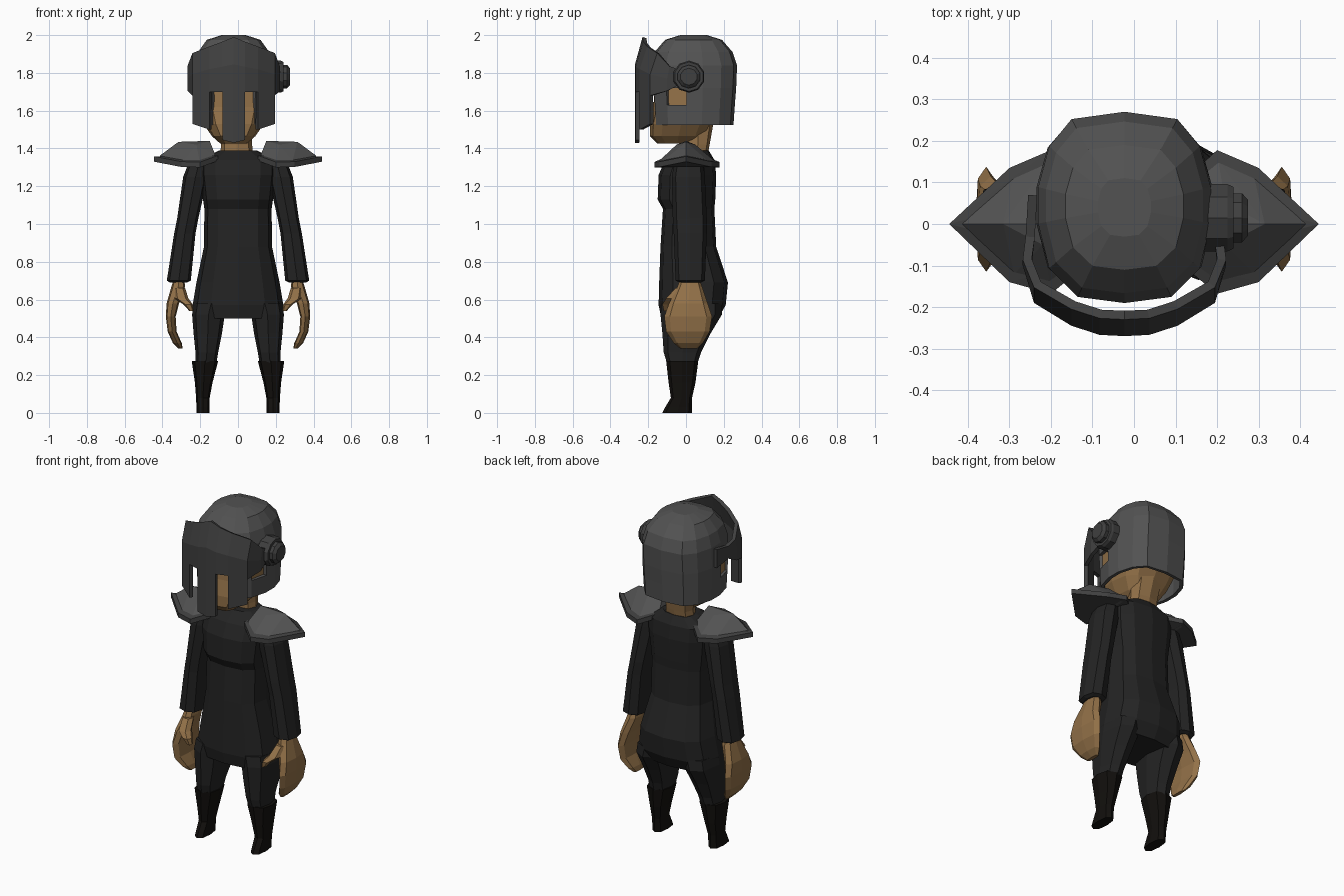
import bpy, bmesh, math
from mathutils import Vector


def material(name, r, g, b):
    m = bpy.data.materials.new(name)
    m.diffuse_color = (r, g, b, 1)
    return m


CLOTH = material("cloth", 0.017, 0.017, 0.017)
BOOT = material("boot", 0.006, 0.005, 0.004)
SKIN = material("skin", 0.29, 0.165, 0.065)
METAL = material("metal", 0.085, 0.085, 0.085)
DARK = material("dark_metal", 0.05, 0.05, 0.05)
HX = -0.023  # the head sits slightly off centre


def finish(name, bm, mat, mirror=False, thickness=0):
    bmesh.ops.recalc_face_normals(bm, faces=bm.faces)
    me = bpy.data.meshes.new(name)
    bm.to_mesh(me)
    bm.free()
    me.materials.append(mat)
    ob = bpy.data.objects.new(name, me)
    bpy.context.collection.objects.link(ob)
    if thickness:
        mod = ob.modifiers.new("thickness", "SOLIDIFY")
        mod.thickness = thickness
        mod.offset = -1
    if mirror:
        ob.modifiers.new("mirror", "MIRROR")
    return ob


def skin_rings(bm, rings, caps=True):
    rows = [[bm.verts.new(p) for p in r] for r in rings]
    n = len(rows[0])
    for a, b in zip(rows, rows[1:]):
        for i in range(n):
            j = (i + 1) % n
            bm.faces.new((a[i], a[j], b[j], b[i]))
    if caps:
        bm.faces.new(rows[0])
        bm.faces.new(rows[-1])
    return rows


def loft(name, rings, mat, sides=8, mirror=False, power=0.75):
    """Rings are (z, x_min, x_max, y_min, y_max), squared-off ellipses."""
    out = []
    for z, x0, x1, y0, y1 in rings:
        ring = []
        for i in range(sides):
            a = 2 * math.pi * i / sides
            c, s = math.cos(a), math.sin(a)
            c = math.copysign(abs(c) ** power, c) if abs(c) > 1e-6 else 0
            s = math.copysign(abs(s) ** power, s) if abs(s) > 1e-6 else 0
            ring.append(((x0 + x1) / 2 + c * (x1 - x0) / 2,
                         (y0 + y1) / 2 + s * (y1 - y0) / 2, z))
        out.append(ring)
    bm = bmesh.new()
    skin_rings(bm, out)
    return finish(name, bm, mat, mirror)


def hull(name, points, mat, mirror=False):
    bm = bmesh.new()
    for p in points:
        bm.verts.new(p)
    res = bmesh.ops.convex_hull(bm, input=bm.verts)
    junk = {g for g in res["geom_interior"] if isinstance(g, bmesh.types.BMVert)}
    bmesh.ops.delete(bm, geom=list(junk), context="VERTS")
    return finish(name, bm, mat, mirror)


# Torso
torso = [(z, -w, w, y0, y1) for z, w, y0, y1 in (
    (0.50, 0.22, -0.13, 0.17), (0.57, 0.24, -0.145, 0.21), (0.69, 0.22, -0.142, 0.222),
    (0.88, 0.18, -0.135, 0.16), (1.08, 0.178, -0.122, 0.15), (1.13, 0.185, -0.15, 0.155),
    (1.26, 0.20, -0.145, 0.16), (1.34, 0.20, -0.11, 0.15), (1.39, 0.10, -0.04, 0.12))]
loft("torso", torso, CLOTH, 12)

# Legs, boots and sleeves
loft("leg", [(0.26, 0.115, 0.225, -0.10, 0.06), (0.32, 0.105, 0.225, -0.118, 0.08),
             (0.42, 0.085, 0.235, -0.125, 0.13), (0.52, 0.07, 0.243, -0.135, 0.19),
             (0.58, 0.05, 0.235, -0.13, 0.19)], CLOTH, 8, True)
loft("boot", [(0, 0.152, 0.22, -0.125, 0.032), (0.03, 0.152, 0.22, -0.11, 0.032),
              (0.08, 0.15, 0.222, -0.08, 0.032), (0.16, 0.135, 0.228, -0.092, 0.05),
              (0.275, 0.105, 0.245, -0.105, 0.065)], BOOT, 8, True)
loft("sleeve", [(0.69, 0.27, 0.36, -0.03, 0.08), (0.70, 0.25, 0.377, -0.055, 0.10),
                (0.95, 0.225, 0.338, -0.065, 0.11), (1.03, 0.21, 0.322, -0.07, 0.11),
                (1.25, 0.16, 0.29, -0.075, 0.10), (1.34, 0.15, 0.255, -0.06, 0.09)],
     CLOTH, 8, True)

# Hands with curled fingers and thumbs
loft("hand", [(0.71, 0.285, 0.34, -0.03, 0.07), (0.67, 0.28, 0.352, -0.045, 0.085),
              (0.58, 0.312, 0.378, -0.09, 0.115), (0.51, 0.33, 0.382, -0.115, 0.138),
              (0.43, 0.325, 0.372, -0.105, 0.125), (0.37, 0.298, 0.345, -0.065, 0.09),
              (0.34, 0.293, 0.315, -0.03, 0.06)], SKIN, 8, True)
loft("thumb", [(0.66, 0.28, 0.34, -0.06, 0.01), (0.605, 0.262, 0.335, -0.11, -0.04),
               (0.575, 0.24, 0.29, -0.128, -0.07), (0.54, 0.235, 0.258, -0.12, -0.085)],
     SKIN, 6, True)

# Neck and head
loft("neck", [(1.34, -0.095, 0.08, 0.0, 0.11), (1.42, -0.09, 0.075, 0.0, 0.125),
              (1.56, -0.11, 0.07, -0.02, 0.15)], SKIN)
loft("head", [(1.425, HX - 0.07, HX + 0.07, -0.15, 0.06),
              (1.465, HX - 0.115, HX + 0.115, -0.19, 0.11),
              (1.53, HX - 0.16, HX + 0.16, -0.19, 0.14),
              (1.62, HX - 0.19, HX + 0.19, -0.172, 0.19),
              (1.76, HX - 0.19, HX + 0.19, -0.165, 0.22),
              (1.90, HX - 0.14, HX + 0.14, -0.10, 0.18)], SKIN, 12)

# Helmet shell with an open face and side notches
half = [(0, -0.195), (0.115, -0.18), (0.185, -0.11), (0.212, -0.0), (0.212, 0.09),
        (0.185, 0.19), (0.13, 0.257), (0, 0.275)]
plan = half + [(-x, y) for x, y in half[-2:0:-1]]
rings = [[(HX + x * s, 0.04 + (y - 0.04) * t, z) for x, y in plan]
         for z, s, t in ((1.525, 0.97, 0.90), (1.63, 0.99, 0.93), (1.72, 1, 0.96),
                         (1.84, 0.98, 0.98), (1.91, 0.89, 0.88), (1.975, 0.67, 0.64),
                         (2.0, 0.3, 0.3))]
bm = bmesh.new()
rows = skin_rings(bm, rings, False)
bm.faces.new(rows[-1])
openings = []
for f in bm.faces:
    c = f.calc_center_median()
    face_gap = abs(c.x - HX) < 0.1 and c.y < -0.1 and c.z < 1.72
    notch = abs(c.x - HX) > 0.18 and -0.08 < c.y < 0 and 1.63 < c.z < 1.72
    if face_gap or notch:
        openings.append(f)
bmesh.ops.delete(bm, geom=openings, context="FACES")
finish("helmet", bm, METAL, thickness=0.02)

# Visor band: half outline as (x, y, z_bottom, z_top), then mirrored
band = [(0, -0.270, 1.70, 1.99), (0.06, -0.267, 1.70, 1.965), (0.128, -0.245, 1.70, 1.94),
        (0.218, -0.19, 1.68, 1.905), (0.245, -0.10, 1.705, 1.835),
        (0.238, -0.03, 1.74, 1.815), (0.232, 0.07, 1.72, 1.83)]
line = [(-x, y, a, b) for x, y, a, b in band[:0:-1]] + band
bm = bmesh.new()
cols = []
for x, y, a, b in line:
    lean = 0.04 * max(0, min(1, (-y - 0.05) / 0.15))
    cols.append([bm.verts.new((HX + x, y, a)), bm.verts.new((HX + x, y, (a + b) / 2)),
                 bm.verts.new((HX + x, y + lean, b))])
for a, b in zip(cols, cols[1:]):
    for k in (0, 1):
        bm.faces.new((a[k], b[k], b[k + 1], a[k + 1]))
# Face bars hanging from the band
for i, drop in ((3, (1.53, 1.50)), (5, (1.445, 1.43)), (6, (1.43, 1.445)), (8, (1.50, 1.53))):
    ends = []
    for col, z in zip((cols[i], cols[i + 1]), drop):
        v = col[0].co
        ends.append(bm.verts.new((v.x, v.y, z)))
    bm.faces.new((cols[i][0], cols[i + 1][0], ends[1], ends[0]))
bmesh.ops.remove_doubles(bm, verts=bm.verts, dist=0.002)
finish("visor", bm, DARK, thickness=0.022)

# Visor pivot knob on the right side
bm = bmesh.new()
skin_rings(bm, [[(x, 0.015 + r * math.cos(math.pi * (i + 0.5) / 5),
                  1.78 + r * math.sin(math.pi * (i + 0.5) / 5)) for i in range(10)]
                for x, r in ((0.16, 0.085), (0.225, 0.085), (0.24, 0.078), (0.24, 0.062),
                             (0.26, 0.062), (0.275, 0.045))])
finish("visor_knob", bm, DARK)

# Two-layer ridged shoulder plates
edge = [(0.445, 0, 1.33), (0.30, 0.135, 1.302), (0.20, 0.178, 1.30), (0.105, 0.09, 1.335),
        (0.105, -0.09, 1.335), (0.20, -0.168, 1.30), (0.30, -0.14, 1.302)]
lower = edge + [(x, y, z + 0.028) for x, y, z in edge]
hull("shoulder_plate_lower", lower, DARK, True)
mid = Vector((0.22, 0, 0))
upper = []
for p in edge:
    q = mid + (Vector(p) - mid) * 0.86
    for dz in (0.02, 0.052):
        upper.append((q.x, q.y, p[2] + dz - 0.02))
upper += [(0.15, 0, 1.44), (0.315, 0, 1.435), (0.22, 0.05, 1.42), (0.22, -0.05, 1.42)]
hull("shoulder_plate_upper", upper, METAL, True)
